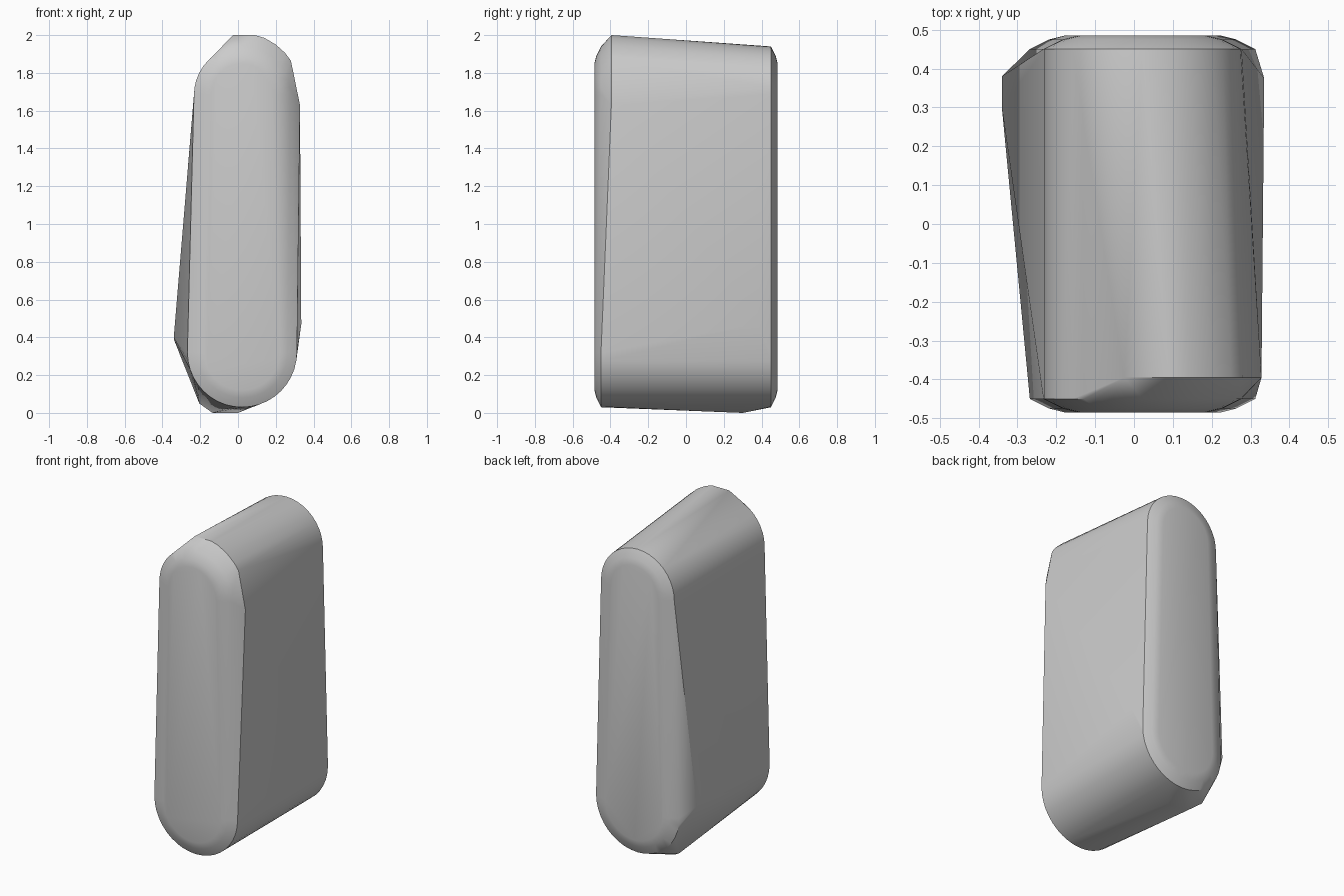
import bpy, bmesh
from math import sin, cos, pi

cube = bpy.data.objects.get("Cube")
if cube:
    bpy.data.objects.remove(cube, do_unlink=True)

grey = bpy.data.materials.new("plain grey")
grey.use_nodes = True
colour = (0.6, 0.6, 0.6, 1)
grey.diffuse_color = colour
grey.node_tree.nodes["Principled BSDF"].inputs["Base Color"].default_value = colour


def stadium(y, inset, steps=20):
    """Upright rounded outline, a little narrower at the top."""
    points = []
    for centre_z, radius, start in ((1.685, 0.255, 0), (0.32, 0.29, pi)):
        for i in range(steps + 1):
            a = start + pi * i / steps
            r = radius - inset
            points.append((0.022 + r * cos(a), y, centre_z + r * sin(a)))
    return points


# Rounded end caps
points = []
for side in (-1, 1):
    for y, inset in ((0.45, 0), (0.475, 0.05), (0.485, 0.09)):
        points += stadium(side * y, inset)

# Raised shoulder at the front top
points += [(x, -0.395, z) for x, z in
           ((-0.025, 2.0), (0.09, 2.0), (0.14, 1.985), (0.2, 1.95),
            (0.25, 1.905), (0.28, 1.865), (0.328, 1.63))]

# Corners pushed out at the lower back
points += [(-0.34, 0.38, 0.39), (-0.34, 0.3, 0.4), (0.335, 0.375, 0.47),
           (-0.205, 0.36, 0.05), (-0.135, 0.3, 0), (0, 0.3, 0)]

# Wrap all outlines in one convex skin
bm = bmesh.new()
for p in points:
    bm.verts.new(p)
hull = bmesh.ops.convex_hull(bm, input=bm.verts[:])
loose = {g for g in hull["geom_interior"] + hull["geom_unused"]
         if isinstance(g, bmesh.types.BMVert)}
bmesh.ops.delete(bm, geom=list(loose), context="VERTS")
bmesh.ops.dissolve_limit(bm, angle_limit=0.01, verts=bm.verts[:], edges=bm.edges[:])
bmesh.ops.recalc_face_normals(bm, faces=bm.faces[:])

mesh = bpy.data.meshes.new("rounded_block")
bm.to_mesh(mesh)
bm.free()
mesh.materials.append(grey)
block = bpy.data.objects.new("rounded_block", mesh)
bpy.context.collection.objects.link(block)

# Smooth surface with crisp creases
bpy.context.view_layer.objects.active = block
block.select_set(True)
bpy.ops.object.shade_smooth_by_angle(angle=0.5)
